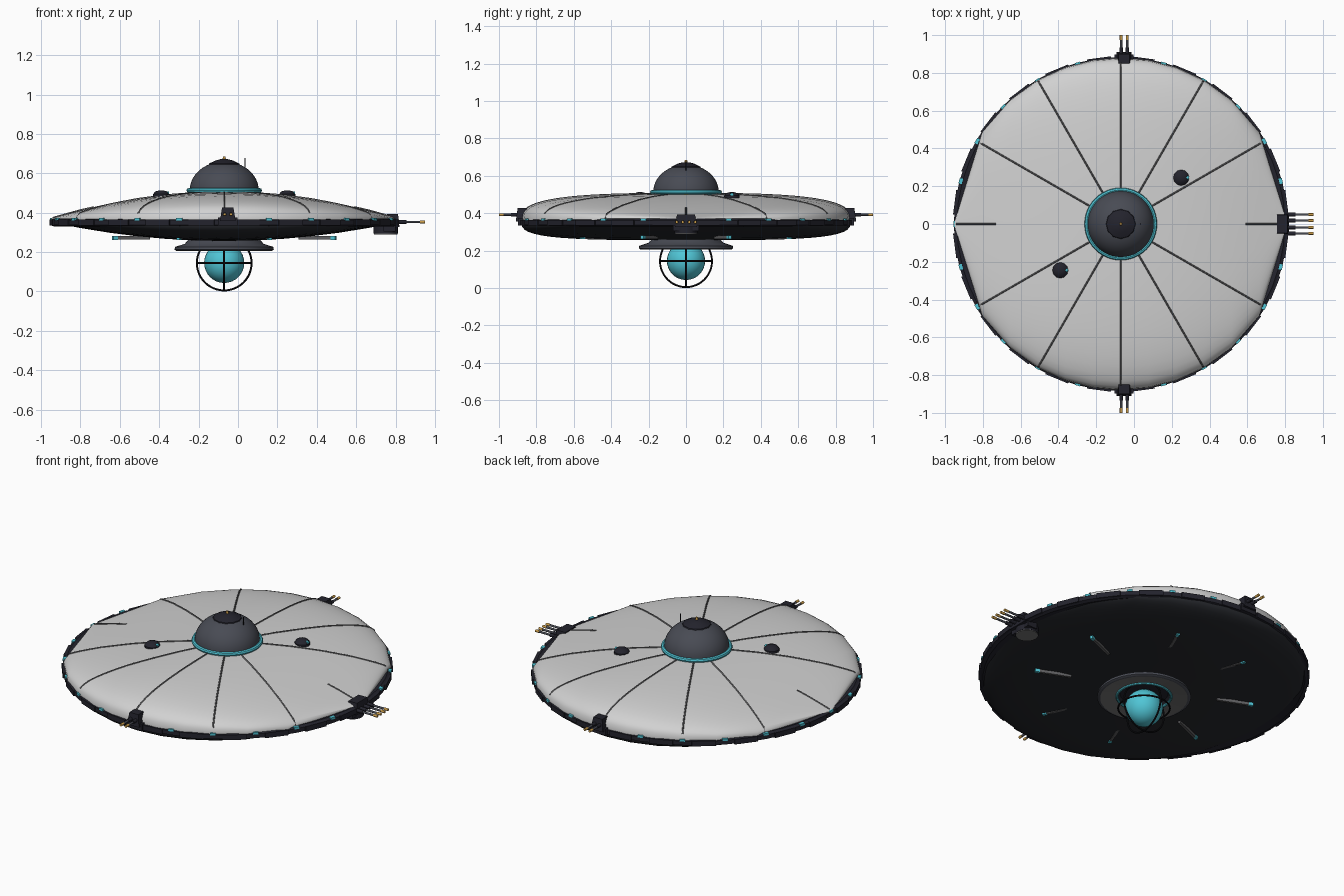
import bpy, bmesh, math
from mathutils import Vector, Matrix

if "Cube" in bpy.data.objects:
    bpy.data.objects.remove(bpy.data.objects["Cube"])

CX, R, ZM = -0.07, 0.88, 0.362       # saucer centre x, radius, seam height


def mat(name, r, g, b):
    m = bpy.data.materials.new(name)
    m.diffuse_color = (r, g, b, 1)
    m.use_nodes = True
    m.node_tree.nodes["Principled BSDF"].inputs["Base Color"].default_value = m.diffuse_color
    return m


WHITE = mat("hull_white", 0.64, 0.64, 0.64)
UNDER = mat("underside_dark", 0.02, 0.022, 0.027)
RIM = mat("rim_black", 0.017, 0.017, 0.026)
DOME = mat("dome_grey", 0.065, 0.07, 0.088)
GREY = mat("plate_grey", 0.17, 0.17, 0.17)
SEAM = mat("seam_grey", 0.12, 0.12, 0.125)
CYAN = mat("glow_cyan", 0.08, 0.56, 0.67)
GOLD = mat("tip_gold", 0.6, 0.34, 0.07)
BLACK = mat("cage_black", 0.006, 0.006, 0.008)


def finish(bm, name, mats, smooth=True):
    bmesh.ops.recalc_face_normals(bm, faces=bm.faces)
    me = bpy.data.meshes.new(name)
    bm.to_mesh(me)
    bm.free()
    ob = bpy.data.objects.new(name, me)
    bpy.context.collection.objects.link(ob)
    for m in mats:
        me.materials.append(m)
    if smooth:
        bpy.ops.object.select_all(action='DESELECT')
        ob.select_set(True)
        bpy.context.view_layer.objects.active = ob
        bpy.ops.object.shade_smooth_by_angle(angle=math.radians(35))
    return ob


def lathe(name, prof, m, x=CX, y=0, n=48, closed=False):
    bm = bmesh.new()
    vs = [bm.verts.new((x + r, y, z)) for r, z in prof]
    es = [bm.edges.new(p) for p in zip(vs, vs[1:])]
    if closed:
        es.append(bm.edges.new((vs[-1], vs[0])))
    bmesh.ops.spin(bm, geom=vs + es, cent=(x, y, 0), axis=(0, 0, 1), angle=2 * math.pi, steps=n)
    bmesh.ops.remove_doubles(bm, verts=bm.verts, dist=1e-5)
    return finish(bm, name, [m])


def ring(name, major, minor, z, m, rot=None, n=48):
    bm = bmesh.new()
    vs = [bm.verts.new((major + minor * math.cos(a), 0, minor * math.sin(a)))
          for a in (k * math.pi / 4 for k in range(8))]
    es = [bm.edges.new((vs[k], vs[(k + 1) % 8])) for k in range(8)]
    bmesh.ops.spin(bm, geom=vs + es, cent=(0, 0, 0), axis=(0, 0, 1), angle=2 * math.pi, steps=n)
    bmesh.ops.remove_doubles(bm, verts=bm.verts, dist=1e-5)
    bm.transform(Matrix.Translation((CX, 0, z)) @ (rot or Matrix()))
    return finish(bm, name, [m])


def rod(name, a, b, r, m, r2=None, n=12):
    a, b = Vector(a), Vector(b)
    bm = bmesh.new()
    bmesh.ops.create_cone(bm, cap_ends=True, segments=n, radius1=r, radius2=r if r2 is None else r2,
                          depth=(b - a).length)
    bm.transform(Matrix.Translation((a + b) / 2) @ Vector((0, 0, 1)).rotation_difference(b - a).to_matrix().to_4x4())
    return finish(bm, name, [m])


def box(name, r, ang, z, size, m, top=1.0, tang=0.0):
    """Box at polar position around the saucer; size = radial, tangential, height."""
    bm = bmesh.new()
    bmesh.ops.create_cube(bm, size=1)
    for v in bm.verts:
        if v.co.z > 0:
            v.co.y *= top
            v.co.x *= top
    bm.transform(Matrix.Translation((CX, 0, 0)) @ Matrix.Rotation(ang, 4, 'Z')
                 @ Matrix.Translation((r, tang, z)) @ Matrix.Diagonal((*size, 1)))
    return finish(bm, name, [m], False)


def polar(r, ang, z, tang=0.0):
    c, s = math.cos(ang), math.sin(ang)
    return (CX + r * c - tang * s, r * s + tang * c, z)


# Saucer hull: squarish cross-sections lofted along x, pointed at both ends
ST = [-R + 2 * R * i / 12 for i in range(13)]


def section(d):
    q = max(0.0, 1 - (d / R) ** 2)
    return max(0.012, R * math.sqrt(q)), 0.01 + 0.133 * q, 0.01 + 0.096 * q


def hull_z(d, y):
    i = min(11, max(0, int((d + R) / (2 * R) * 12)))
    t = (d - ST[i]) / (ST[i + 1] - ST[i])
    (w0, h0, _), (w1, h1, _) = section(ST[i]), section(ST[i + 1])
    w, h = w0 + (w1 - w0) * t, h0 + (h1 - h0) * t
    return ZM + h * max(0.0, 1 - min(1, abs(y) / w) ** 3) ** (1 / 3)


bm = bmesh.new()
N = 48
rows = []
for d in ST:
    w, ht, hb = section(d)
    row = []
    for k in range(N):
        a = 2 * math.pi * k / N
        c, s = math.cos(a), math.sin(a)
        p = 2 / 3 if s >= 0 else 2 / 3.6
        z = (ht if s >= 0 else -hb) * abs(s) ** p
        row.append(bm.verts.new((CX + d, math.copysign(w * abs(c) ** p, c), ZM + z)))
    rows.append(row)
for ra, rb in zip(rows, rows[1:]):
    for k in range(N):
        f = bm.faces.new((ra[k], ra[(k + 1) % N], rb[(k + 1) % N], rb[k]))
        f.material_index = 0 if k < N // 2 else 1
bm.faces.new(rows[0])
bm.faces.new(rows[-1])
finish(bm, "saucer_hull", [WHITE, UNDER])

# Rim band with plates and small lights
lathe("rim_band", [(0.82, 0.34), (0.865, 0.33), (0.884, 0.338), (0.884, 0.362), (0.868, 0.371), (0.82, 0.358)],
      RIM, closed=True)
for k in range(24):
    a = math.radians(15 * k)
    box("rim_plate", 0.879, a + math.radians(7.5), 0.35, (0.016, 0.13, 0.03), RIM)
    if k not in (0, 6, 18):
        box("rim_light", 0.877, a, 0.366, (0.018, 0.03, 0.012), CYAN)

# Panel seams following the top of the hull
for k in range(12):
    a = math.radians(30 * k)
    r0 = 0.66 if k in (0, 6) else 0.17
    cu = bpy.data.curves.new("panel_seam", 'CURVE')
    cu.dimensions = '3D'
    cu.bevel_depth = 0.0045
    cu.bevel_resolution = 1
    sp = cu.splines.new('POLY')
    sp.points.add(28)
    for i, pt in enumerate(sp.points):
        r = r0 + (0.872 - r0) * i / 28
        x, y, _ = polar(r, a, 0)
        pt.co = (x, y, hull_z(x - CX, y), 1)
    cu.materials.append(SEAM)
    bpy.context.collection.objects.link(bpy.data.objects.new("panel_seam", cu))

# Command dome, glowing collar, cap, finial and antenna
lathe("dome_base", [(0, 0.48), (0.165, 0.48), (0.18, 0.515), (0, 0.515)], DOME)
lathe("dome", [(0.175 * math.cos(t), 0.515 + 0.145 * math.sin(t))
               for t in (i * math.pi / 24 for i in range(13))], DOME)
ring("dome_collar", 0.18, 0.012, 0.513, CYAN)
lathe("dome_cap", [(0.082, 0.638), (0.076, 0.65), (0.045, 0.665), (0.018, 0.672), (0, 0.673)], RIM, n=12)
rod("dome_finial", (CX, 0, 0.668), (CX, 0, 0.686), 0.009, GOLD, 0.006)
rod("antenna", (CX + 0.105, 0, 0.6), (CX + 0.105, 0, 0.678), 0.0025, BLACK, n=6)
for k in range(16):
    box("collar_light", 0.172, k * math.pi / 8, 0.496, (0.016, 0.022, 0.009), GOLD)

# Two small sensor domes on the hull
for s in (1, -1):
    x, y = 0.32 * s, 0.245 * s
    z = hull_z(x, y)
    lathe("sensor_dome", [(0.042, z - 0.015), (0.042, z + 0.008), (0.03, z + 0.022), (0.012, z + 0.027),
                          (0, z + 0.028)], RIM, CX + x, y, 12)
    rod("sensor_eye", (CX + x + 0.02, y, z + 0.014), (CX + x + 0.04, y, z + 0.014), 0.009, CYAN)


# Guns: tapered mount, barrels and gold tips
def gun(name, ang, r0, r1, z, offsets):
    for t in offsets:
        rod(name + "_sleeve", polar(r0, ang, z, t), polar(r0 + 0.055, ang, z, t), 0.010, RIM)
        rod(name + "_barrel", polar(r0, ang, z, t), polar(r1 - 0.02, ang, z, t), 0.006, DOME)
        rod(name + "_tip", polar(r1 - 0.025, ang, z, t), polar(r1, ang, z, t), 0.0075, GOLD)


for s in (1, -1):
    a = s * math.pi / 2
    off = -0.018 * s                       # mounts sit slightly toward +x
    box("side_gun_mount", 0.875, a, 0.392, (0.07, 0.08, 0.07), RIM, 0.72, off)
    box("side_gun_foot", 0.872, a, 0.355, (0.05, 0.1, 0.04), RIM, 1, off)
    gun("side_gun", a, 0.88, 1.0, 0.392, (off - 0.016, off + 0.016))
box("nose_gun_mount", 0.855, 0, 0.36, (0.07, 0.12, 0.065), RIM, 0.8)
box("nose_gun_foot", 0.84, 0, 0.325, (0.06, 0.14, 0.04), RIM)
gun("nose_gun", 0, 0.87, 1.02, 0.353, (-0.05, -0.018, 0.018, 0.05))
rod("nose_drum", (0.75, 0, 0.294), (0.75, 0, 0.36), 0.062, RIM, n=24)
rod("nose_drum_plate", (0.75, 0, 0.29), (0.75, 0, 0.295), 0.06, GREY, n=24)

# Underside struts with glowing tips
for k in range(8):
    a = math.radians(22.5 + 45 * k)
    box("under_strut", 0.50, a, 0.272, (0.18, 0.014, 0.018), SEAM)
    box("strut_light", 0.60, a, 0.272, (0.025, 0.017, 0.019), CYAN)

# Underside dish and glowing socket
lathe("dish", [(0, 0.265), (0.18, 0.265), (0.20, 0.242), (0.25, 0.226), (0.252, 0.212), (0.243, 0.206), (0.235, 0.206)],
      DOME)
lathe("dish_plate", [(0.235, 0.206), (0.15, 0.216)], GREY)
lathe("socket", [(0.15, 0.216), (0.13, 0.236), (0, 0.238)], RIM)
ring("socket_ring", 0.145, 0.008, 0.215, CYAN)

# Energy ball in a three-ring cage
bm = bmesh.new()
bmesh.ops.create_uvsphere(bm, u_segments=32, v_segments=16, radius=0.102)
bm.transform(Matrix.Translation((CX, 0, 0.145)))
finish(bm, "energy_ball", [CYAN])
for nm, rot in (("level", None), ("front", Matrix.Rotation(math.pi / 2, 4, 'X')),
                ("side", Matrix.Rotation(math.pi / 2, 4, 'Y'))):
    ring("cage_ring_" + nm, 0.139, 0.005, 0.144, BLACK, rot)
